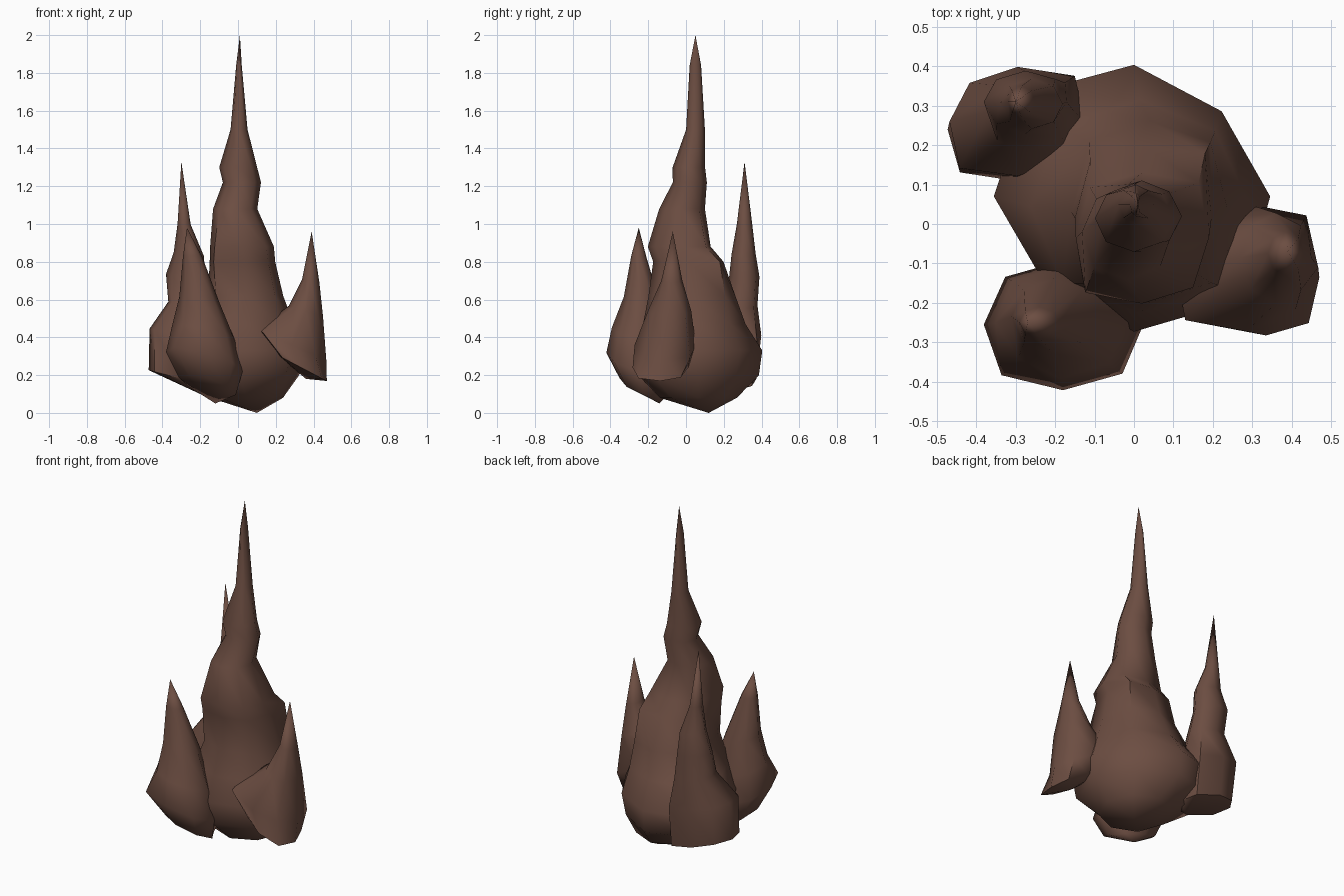
import bpy
import bmesh
import math
import random

random.seed(4)

default_cube = bpy.data.objects.get("Cube")
if default_cube:
    bpy.data.objects.remove(default_cube)

# Single earthy brown
brown = bpy.data.materials.new("brown rock")
brown.use_nodes = True
colour = (0.15, 0.075, 0.054, 1)
brown.diffuse_color = colour
shader = brown.node_tree.nodes["Principled BSDF"]
shader.inputs["Base Color"].default_value = colour
shader.inputs["Roughness"].default_value = 0.9


def spire(name, tip, rings, foot, sides=8, tilt=(0, 0), jitter=0.02):
    """Loft a rough spike: each ring is height, left, right, front, back, and
    optionally how far each pair of opposite diagonal corners is pushed out."""
    bm = bmesh.new()
    loops = []
    for z, left, right, front, back, *corners in rings:
        push_a, push_b = corners or (0, 0)
        cx, cy = (left + right) / 2, (front + back) / 2
        fade = max(0, 1 - z / tip[2])
        loop = []
        for i in range(sides):
            angle = math.tau * i / sides
            diagonal = math.sin(2 * angle)
            reach = 1 + random.uniform(-jitter, jitter)
            reach += push_a * max(0, diagonal) + push_b * max(0, -diagonal)
            dx = math.cos(angle) * reach * (right - left) / 2
            dy = math.sin(angle) * reach * (back - front) / 2
            lift = fade * (tilt[0] * dx + tilt[1] * dy)
            loop.append(bm.verts.new((cx + dx, cy + dy, z + lift)))
        loops.append(loop)
    top, bottom = bm.verts.new(tip), bm.verts.new(foot)
    for i in range(sides):
        j = (i + 1) % sides
        bm.faces.new((top, loops[0][i], loops[0][j]))
        bm.faces.new((bottom, loops[-1][j], loops[-1][i]))
        for upper, lower in zip(loops, loops[1:]):
            bm.faces.new((upper[i], lower[i], lower[j], upper[j]))
    bmesh.ops.recalc_face_normals(bm, faces=bm.faces)
    mesh = bpy.data.meshes.new(name)
    bm.to_mesh(mesh)
    bm.free()
    mesh.materials.append(brown)
    obj = bpy.data.objects.new(name, mesh)
    bpy.context.collection.objects.link(obj)
    bpy.ops.object.select_all(action="DESELECT")
    obj.select_set(True)
    bpy.context.view_layer.objects.active = obj
    bpy.ops.object.shade_smooth_by_angle(angle=math.radians(60))


# Tall middle spire with a bulging foot
spire("main_spire", (.01, .05, 2), [
    (1.84, -.01, .02, .02, .08),
    (1.5, -.04, .05, 0, .1),
    (1.3, -.1, .1, -.07, .1),
    (1.22, -.08, .12, -.07, .11),
    (1.08, -.13, .1, -.14, .1, .05, 0),
    (.88, -.15, .19, -.2, .13, .2, .1),
    (.8, -.15, .2, -.17, .2, .25, .1),
    (.62, -.16, .24, -.2, .26, .1, .1),
    (.47, -.26, .29, -.23, .32, 0, .05),
    (.33, -.35, .35, -.27, .41, -.1, .08),
    (.2, -.32, .33, -.25, .38, -.1, .08),
    (.08, -.15, .24, -.14, .27),
], (.1, .12, 0))

# Rear spike on the model's right, its foot running under the main spire
spire("back_right_spike", (-.3, .31, 1.33), [
    (1, -.32, -.25, .27, .35),
    (.84, -.34, -.18, .24, .37),
    (.72, -.38, -.17, .23, .39),
    (.57, -.37, -.15, .19, .38, .1, 0),
    (.41, -.47, -.12, .12, .4, .18, 0),
    (.18, -.47, -.12, .11, .37, .18, -.05),
], (-.2, .2, .1), tilt=(-.3, 0))

# Front spike on the model's right
spire("front_right_spike", (-.27, -.25, .98), [
    (.83, -.29, -.19, -.29, -.21),
    (.6, -.31, -.1, -.33, -.14),
    (.42, -.35, -.02, -.39, -.11, -.05, .05),
    (.27, -.38, .02, -.42, -.09, .1, .05),
    (.14, -.31, -.01, -.35, -.1, -.05, 0),
], (-.12, -.14, .05), tilt=(-.35, -.4))

# Short spike on the model's left, its shoulder reaching toward the middle
spire("left_spike", (.39, -.07, .96), [
    (.7, .34, .43, -.13, -.02),
    (.54, .27, .45, -.2, .03),
    (.36, .1, .47, -.27, .05, .17, -.03),
    (.24, .2, .47, -.28, .01, .05, .15),
], (.36, -.1, .18), tilt=(-.7, 0))
